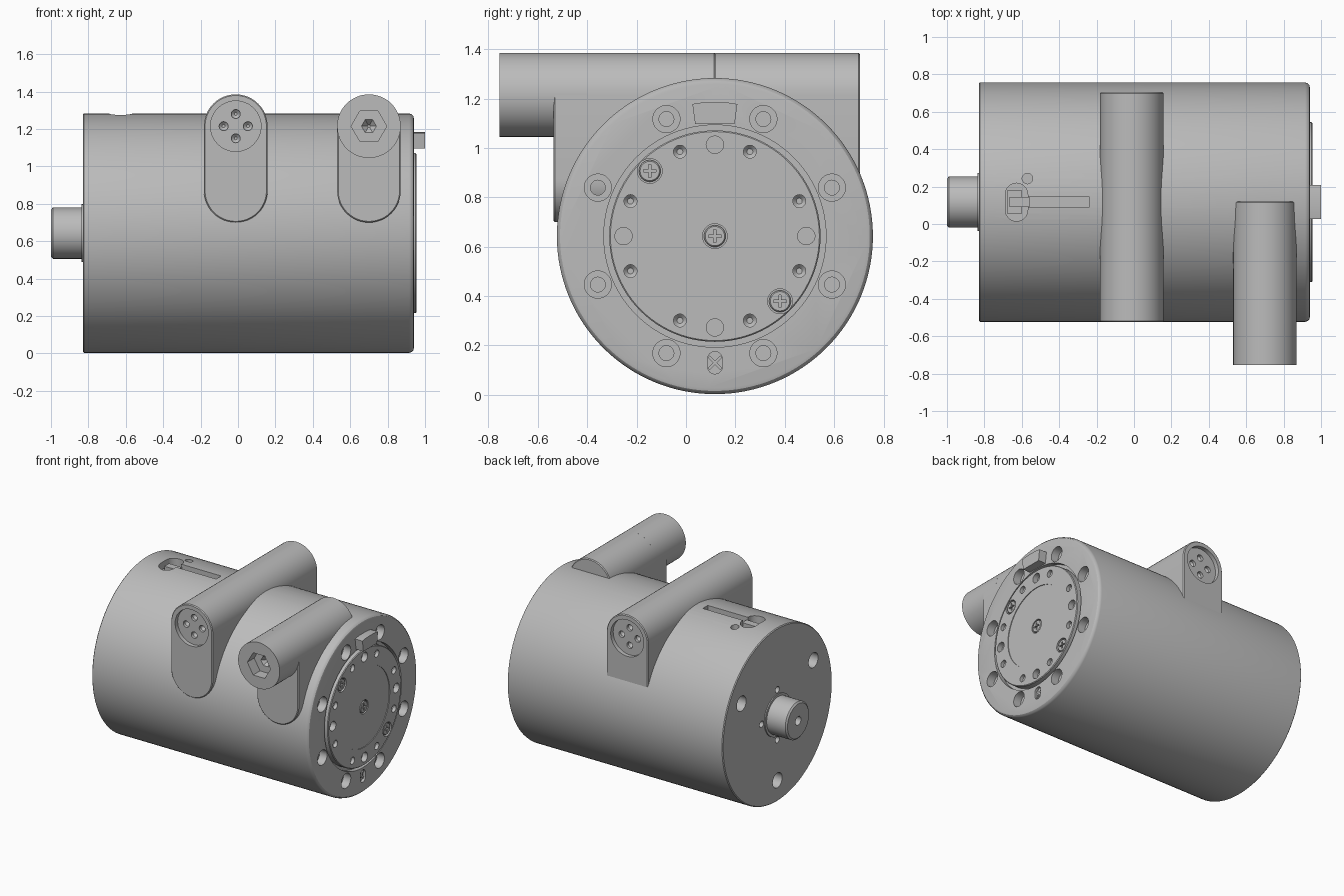
import bpy, bmesh
from math import pi, sin, cos, radians

cube = bpy.data.objects.get("Cube")
if cube:
    bpy.data.objects.remove(cube)

steel = bpy.data.materials.new("plain grey metal")
steel.use_nodes = True
GREY = (0.5, 0.5, 0.5, 1)
steel.diffuse_color = GREY
steel.node_tree.nodes["Principled BSDF"].inputs["Base Color"].default_value = GREY

CY, CZ, R = 0.117, 0.643, 0.64      # main axis and body radius
FACE, REAR = 0.94, -0.83            # end planes of the body
TUBE_Z, TUBE_R = 1.215, 0.17

# maps a 2D outline point and a distance along the axis to 3D
AXES = {"x": lambda u, v, t: (t, u, v),
        "y": lambda u, v, t: (u, t, v),
        "z": lambda u, v, t: (u, v, t)}


def circle(u, v, r, n=32, turn=0.0):
    return [(u + r * cos(turn + 2 * pi * i / n), v + r * sin(turn + 2 * pi * i / n)) for i in range(n)]


def stadium(u, v0, v1, r, n=24):
    top = [(u + r * cos(pi * i / n), v1 + r * sin(pi * i / n)) for i in range(n + 1)]
    low = [(u - r * cos(pi * i / n), v0 - r * sin(pi * i / n)) for i in range(n + 1)]
    return top + low


def rect(u0, u1, v0, v1):
    return [(u0, v0), (u1, v0), (u1, v1), (u0, v1)]


def plus(u, v, arm, w, turn=0.0):
    pts = []
    for k in range(4):
        a = turn + k * pi / 2
        for p, q in ((arm, -w), (arm, w), (w, w)):
            pts.append((u + p * cos(a) - q * sin(a), v + p * sin(a) + q * cos(a)))
    return pts


def loft(axis, *sections):
    """Closed solid through outlines given as (distance, outline)."""
    return axis, sections


def turned(axis, u, v, steps, n=32):
    return loft(axis, *[(t, circle(u, v, r, n)) for t, r in steps])


def make(name, *solids):
    bm = bmesh.new()
    for axis, sections in solids:
        rings = [[bm.verts.new(AXES[axis](u, v, t)) for u, v in pts] for t, pts in sections]
        for a, b in zip(rings, rings[1:]):
            for i in range(len(a)):
                j = (i + 1) % len(a)
                bm.faces.new((a[i], a[j], b[j], b[i]))
        bm.faces.new(rings[0])
        bm.faces.new(rings[-1])
    bmesh.ops.recalc_face_normals(bm, faces=bm.faces)
    mesh = bpy.data.meshes.new(name)
    bm.to_mesh(mesh)
    bm.free()
    mesh.materials.append(steel)
    obj = bpy.data.objects.new(name, mesh)
    bpy.context.collection.objects.link(obj)
    return obj


def select(obj):
    bpy.ops.object.select_all(action="DESELECT")
    obj.select_set(True)
    bpy.context.view_layer.objects.active = obj


def cut(obj, *solids):
    cutter = make("cutter", *solids)
    cutter.hide_render = True
    mod = obj.modifiers.new("cut", "BOOLEAN")
    mod.operation, mod.solver, mod.object = "DIFFERENCE", "EXACT", cutter
    select(obj)
    bpy.ops.object.modifier_apply(modifier=mod.name)
    bpy.data.objects.remove(cutter)


def polar(r, degrees):
    return CY + r * cos(radians(degrees)), CZ + r * sin(radians(degrees))


# main housing with a rounded front rim
body = make("housing", turned("x", CY, CZ, [
    (REAR, R - 0.006), (REAR + 0.006, R), (FACE - 0.025, R), (FACE - 0.012, R - 0.004),
    (FACE - 0.003, R - 0.013), (FACE, R - 0.025)], 128))

# mounting holes on both ends, groove round the output disc
holes = [turned("x", CY, CZ, [(FACE - 0.035, 0.45), (FACE + 0.05, 0.45)], 96)]
for k in range(8):
    holes.append(turned("x", *polar(0.513, 22.5 + 45 * k), [
        (FACE - 0.2, 0.03), (FACE - 0.06, 0.03), (FACE - 0.06, 0.055), (FACE + 0.05, 0.055)]))
holes.append(loft("x", *[(t, stadium(CY, 0.115, 0.145, 0.03)) for t in (FACE - 0.02, FACE + 0.05)]))
for a in (30, 150, 270):
    holes.append(turned("x", *polar(0.485, a), [(REAR - 0.05, 0.055), (REAR + 0.12, 0.055)]))
for a in range(0, 360, 90):
    holes.append(turned("x", *polar(0.185, a), [(REAR - 0.05, 0.023), (REAR + 0.05, 0.023)]))
cut(body, *holes)

# switch pocket, guide slot and small hole on top
cut(body, loft("z", *[(t, stadium(-0.628, 0.075, 0.158, 0.06)) for t in (1.19, 1.4)]),
    turned("z", -0.57, 0.243, [(1.2, 0.028), (1.4, 0.028)]))
cut(body, loft("z", *[(t, rect(-0.6, -0.24, 0.088, 0.146)) for t in (1.235, 1.4)]))
knob = make("switch_knob",
            loft("z", *[(t, rect(-0.68, -0.6, 0.055, 0.18)) for t in (1.18, 1.235)]),
            loft("z", *[(t, rect(-0.665, -0.56, 0.09, 0.144)) for t in (1.18, 1.262)]))

# output disc with pin holes, screw seats and a shallow centre
disc = make("output_disc", turned("x", CY, CZ, [
    (FACE - 0.04, 0.428), (FACE + 0.009, 0.428), (FACE + 0.014, 0.423)], 96))
END = FACE + 0.014
cut(disc, turned("x", CY, CZ, [(END - 0.005, 0.295), (END + 0.05, 0.295)], 48))
screw_spots = [(CY, CZ), polar(0.373, 135), polar(0.373, -45)]
holes = [turned("x", *p, [(END - 0.03, 0.05), (END + 0.05, 0.05)]) for p in screw_spots]
for k in range(16):
    if k % 4 == 0:
        holes.append(turned("x", *polar(0.37, 22.5 * k), [(END - 0.04, 0.035), (END + 0.05, 0.035)]))
    elif k % 4 != 2:
        holes.append(turned("x", *polar(0.37, 22.5 * k), [
            (END - 0.04, 0.012), (END - 0.025, 0.026), (END + 0.05, 0.026)]))
cut(disc, *holes)

# cross-head screws
screws = make("disc_screws", *[turned("x", *p, [
    (FACE - 0.035, 0.044), (END - 0.009, 0.044), (END - 0.004, 0.039)]) for p in screw_spots])
cut(screws, *[loft("x", *[(t, plus(*p, 0.026, 0.005)) for t in (END - 0.02, END + 0.02)])
              for p in screw_spots])

# locating key above the disc and cross mark in the lower slot
key = make("locating_key", loft("x", *[(t, [
    (CY - 0.08, 1.097), (CY + 0.08, 1.097), (CY + 0.091, 1.178), (CY + 0.045, 1.185),
    (CY - 0.045, 1.185), (CY - 0.091, 1.178)]) for t in (FACE - 0.02, 1.0)]))
mark = make("slot_cross", loft("x", *[(t, plus(CY, 0.13, 0.036, 0.006, pi / 4))
                                      for t in (FACE - 0.025, FACE - 0.012)]))

# rear shaft with collar and centre hole
shaft = make("rear_shaft", turned("x", CY, CZ, [
    (-1.0, 0.125), (-0.99, 0.137), (REAR - 0.008, 0.137), (REAR - 0.008, 0.155), (REAR + 0.02, 0.155)], 64))
cut(shaft, turned("x", CY, CZ, [(-1.05, 0.032), (-0.94, 0.032), (-0.92, 0.005)]))


def saddle(x, y0, y1, edge):
    """Tube section with straight cheeks that sink into the housing."""
    return loft("y", *[(y, stadium(x, 0.87, TUBE_Z, r)) for y, r in (
        (y0, TUBE_R - edge), (y0 + edge, TUBE_R), (y1 - edge, TUBE_R), (y1, TUBE_R - edge))])


# through connector with a four-pin socket at each end
CX = -0.012
ends = ((-0.525, 1), (0.705, -1))
connector = make("middle_connector", saddle(CX, ends[0][0], ends[1][0], 0.006))
cut(connector, *[turned("y", CX, TUBE_Z, [(y - 0.05 * s, 0.135), (y + 0.03 * s, 0.135)], 48)
                 for y, s in ends])
pins = []
for y, s in ends:
    for u, v in circle(CX, TUBE_Z, 0.065, 4):
        pins.append(turned("y", u, v, [(y, 0.024), (y + 0.05 * s, 0.024), (y + 0.065 * s, 0.008)], 20))
cut(connector, *pins)

# front connector: saddle on the housing and a longer tube with a hex socket
BX, TIP = 0.70, -0.755
make_saddle = make("side_saddle", saddle(BX, -0.537, 0.12, 0.006))
tube = make("side_tube", turned("y", BX, TUBE_Z, [(TIP, TUBE_R), (-0.4, TUBE_R)], 64))
cut(tube, loft("y", *[(TIP + d, circle(BX, TUBE_Z, r, 6)) for d, r in (
    (-0.05, 0.095), (0.08, 0.095), (0.08, 0.04), (0.11, 0.008))]))

for obj in (body, knob, disc, screws, key, mark, shaft, connector, make_saddle, tube):
    select(obj)
    bpy.ops.object.shade_smooth_by_angle(angle=radians(30))
